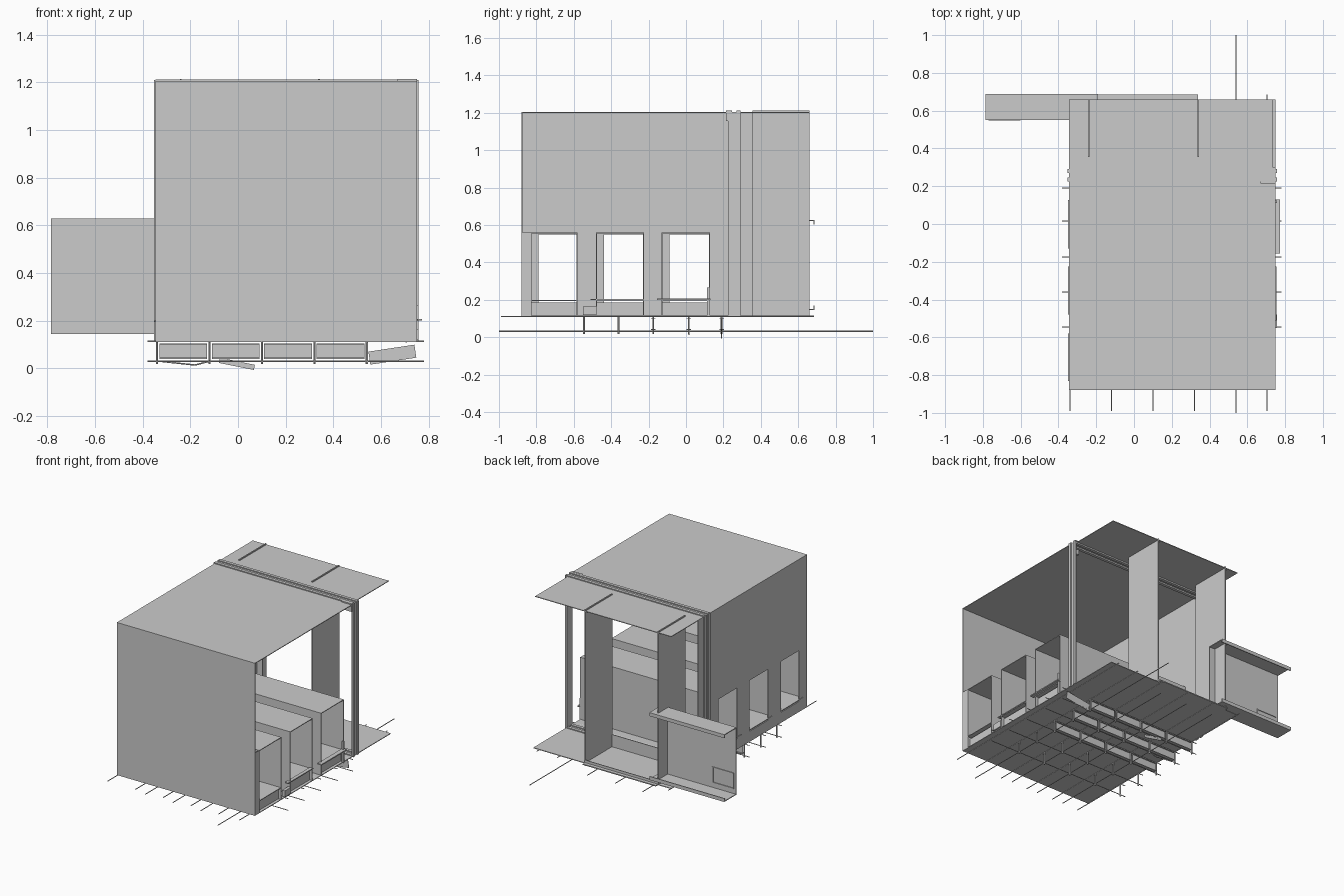
import bpy
from mathutils import Vector

if "Cube" in bpy.data.objects:
    bpy.data.objects.remove(bpy.data.objects["Cube"])

T = 0.005  # sheet thickness


def box(name, x, y, z, rot=(0, 0, 0)):
    """Box from (min, max) ranges on each axis, optionally rotated about its centre."""
    lo, hi = Vector((x[0], y[0], z[0])), Vector((x[1], y[1], z[1]))
    bpy.ops.mesh.primitive_cube_add(size=1, location=(lo + hi) / 2, rotation=rot)
    o = bpy.context.object
    o.name = name
    o.scale = hi - lo
    bpy.ops.object.transform_apply(location=False, rotation=False, scale=True)
    return o


def rod(name, start, end, r=0.003):
    """Six-sided thin bar between two points."""
    a, b = Vector(start), Vector(end)
    bpy.ops.mesh.primitive_cylinder_add(vertices=6, radius=r, depth=(b - a).length,
                                        location=(a + b) / 2)
    o = bpy.context.object
    o.name = name
    o.rotation_euler = (b - a).to_track_quat('Z', 'Y').to_euler()
    return o


L, R, F, B = -0.345, 0.75, -0.88, 0.66   # shell limits
FLOOR, TOP = 0.11, 1.205
bays = [(-0.83, -0.58), (-0.48, -0.225), (-0.13, 0.128)]

# Shell: floor, roof, front wall; the right side and the back stay open
box("floor", (L, R), (F, B), (FLOOR, FLOOR + T))
box("roof", (L, R), (F, 0.30), (TOP - T, TOP))
box("rear_roof", (L, R - 0.015), (0.30, B), (TOP - T, TOP))
box("front_wall", (L, R), (F, F + T), (FLOOR, TOP))
box("front_wall_return", (R - T, R), (F, -0.83), (FLOOR, 0.56))

# Left wall with three openings
box("left_wall_upper", (L, L + T), (F, 0.355), (0.55, TOP))
edges = [F] + [v for b in bays for v in (b[0] + 0.042, b[1])] + [0.355]
for i in range(0, len(edges), 2):
    box("left_wall_pier", (L, L + T), (edges[i], edges[i + 1]), (FLOOR, 0.55))

# Tunnels running across the building behind each opening
for y0, y1 in bays:
    box("tunnel_top", (L, R), (y0, y1), (0.555, 0.56))
    box("tunnel_front_side", (L, R), (y0, y0 + T), (FLOOR, 0.56))
    box("tunnel_rear_side", (L, R), (y1 - T, y1), (FLOOR, 0.56))
    box("tunnel_base", (L, R - 0.02), (y0, y1), (FLOOR, 0.185))
    box("tunnel_sill", (L - 0.005, R), (y0, y1), (0.195, 0.2))

# Ledges and small upright on the right side
box("ledge", (0.74, 0.772), (-0.155, 0.13), (0.2, 0.208))
box("ledge", (0.73, 0.755), (-0.51, -0.225), (0.198, 0.205))
box("ledge_upright", (0.745, 0.757), (0.112, 0.124), (0.11, 0.265))
box("ledge_bracket", (0.735, 0.757), (-0.55, -0.48), (0.12, 0.165))

# Portal frame around the building
for y in (0.225, 0.27):
    for x in (L - 0.007, R - 0.008):
        box("frame_post", (x, x + 0.015), (y, y + 0.022), (FLOOR, 1.21))
    box("frame_beam", (L, R), (y, y + 0.022), (1.19, 1.212))
    box("frame_sill", (L, R), (y, y + 0.022), (FLOOR, 0.122))
for x in (L, R - T):
    box("frame_web", (x, x + T), (0.225, 0.292), (FLOOR, 1.2))
box("roof_bracket", (0.67, 0.75), (0.215, 0.23), (1.155, 1.213))

# Rear fins and the low tray between them
for x in (-0.24, 0.34):
    box("rear_fin", (x - 0.004, x + 0.004), (0.355, B), (FLOOR, 1.213))
box("tray_front", (-0.24, 0.34), (0.355, 0.36), (FLOOR, 0.205))
box("tray_back", (-0.24, 0.34), (B - T, B), (FLOOR, 0.135))
box("tray_bottom", (-0.24, 0.34), (0.355, 0.685), (FLOOR, 0.117))

# Side wing: channel-shaped panel with hatch frame
box("wing_panel", (-0.785, -0.19), (0.55, 0.556), (0.145, 0.628))
for z in (0.145, 0.622):
    box("wing_flange", (-0.785, -0.19), (0.55, 0.687), (z, z + 0.006))
for z in (0.145, 0.603):
    box("wing_lip", (-0.785, -0.19), (0.681, 0.687), (z, z + 0.025))
for z in (0.185, 0.294):
    box("hatch_rail", (-0.77, -0.6), (0.547, 0.561), (z, z + 0.006))
for x in (-0.77, -0.606):
    box("hatch_stile", (x, x + 0.006), (0.547, 0.561), (0.185, 0.3))

# Base lattice: long bars, cross bars and short legs
xs = [-0.34, -0.12, 0.10, 0.32, 0.54]
ys = [-0.545, -0.36, -0.175, 0.015, 0.19]
for x in xs + [0.705]:
    rod("long_bar", (x, -0.99, 0.11), (x, 0.685, 0.11))
for x in xs[1:4]:
    rod("lower_long_bar", (x, -0.88, 0.032), (x, 0.66, 0.032))
rod("main_lower_bar", (0.54, -1.0, 0.032), (0.54, 1.0, 0.032))
for y in ys:
    rod("cross_bar", (-0.38, y, 0.113), (0.78, y, 0.113))
    rod("lower_cross_bar", (-0.38, y, 0.03), (0.78, y, 0.03))
    for x in xs:
        rod("leg", (x, y, 0.018), (x, y, 0.112), 0.005)

# Joists between the legs, with flanges
for y in ys[2:]:
    for x0, x1 in zip(xs, xs[1:]):
        box("joist_web", (x0 + 0.01, x1 - 0.01), (y - 0.002, y + 0.002), (0.04, 0.105))
        for z in (0.04, 0.099):
            box("joist_flange", (x0 + 0.01, x1 - 0.01), (y - 0.012, y + 0.012), (z, z + 0.005))

# Loose tilted pieces below the floor
box("tilted_joist", (0.55, 0.745), (0.188, 0.192), (0.03, 0.085), (0, -0.15, 0))
box("tilted_plate", (-0.08, 0.07), (0.188, 0.192), (0.008, 0.03), (0, 0.2, 0))
rod("sagging_brace", (-0.33, 0.015, 0.03), (-0.18, 0.015, 0.014))
rod("sagging_brace", (-0.18, 0.015, 0.014), (-0.12, 0.015, 0.03))
